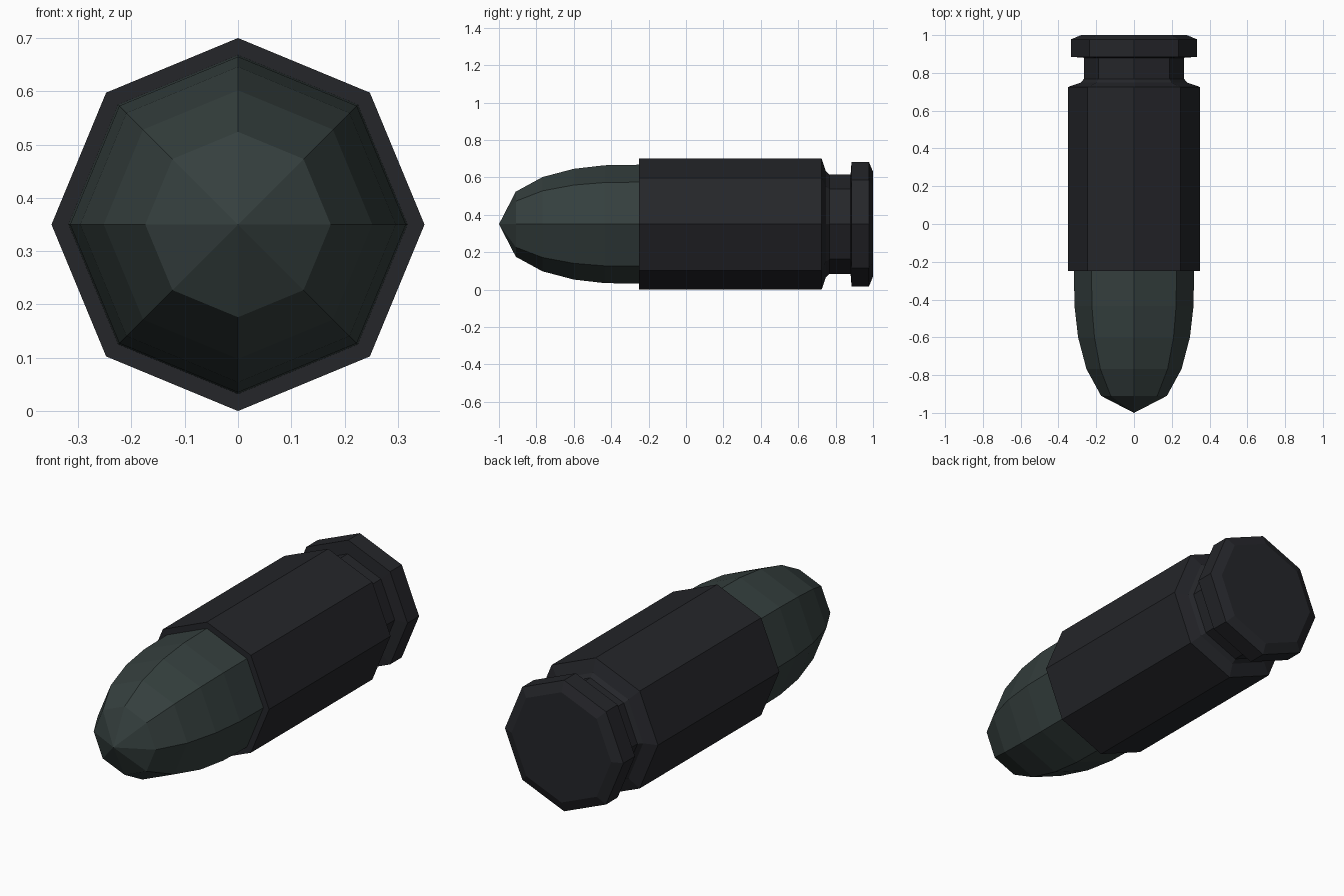
import bpy, bmesh
from math import sin, cos, pi

if "Cube" in bpy.data.objects:
    bpy.data.objects.remove(bpy.data.objects["Cube"])

SIDES, AXIS_Z = 8, 0.35


def material(name, rgb):
    m = bpy.data.materials.new(name)
    m.diffuse_color = (*rgb, 1)
    m.use_nodes = True
    m.node_tree.nodes["Principled BSDF"].inputs["Base Color"].default_value = m.diffuse_color
    return m


def lathe(name, profile, mat):
    """Revolve (y, radius) points around the long axis; radius 0 makes a tip."""
    bm = bmesh.new()
    rings = []
    for y, r in profile:
        n = SIDES if r > 0 else 1
        rings.append([bm.verts.new((r * cos(2 * pi * i / SIDES), y,
                                    AXIS_Z + r * sin(2 * pi * i / SIDES)))
                      for i in range(n)])
    for a, b in zip(rings, rings[1:]):
        for i in range(SIDES):
            j = (i + 1) % SIDES
            quad = [a[i % len(a)], a[j % len(a)], b[j % len(b)], b[i % len(b)]]
            bm.faces.new(list(dict.fromkeys(quad)))
    if len(rings[-1]) > 1 and name == "casing":
        bm.faces.new(rings[-1])
    bmesh.ops.recalc_face_normals(bm, faces=bm.faces)
    mesh = bpy.data.meshes.new(name)
    bm.to_mesh(mesh)
    bm.free()
    mesh.materials.append(mat)
    ob = bpy.data.objects.new(name, mesh)
    bpy.context.collection.objects.link(ob)
    return ob


# Rounded nose
lathe("nose", [(-1, 0), (-0.91, 0.174), (-0.767, 0.252), (-0.6, 0.296),
               (-0.435, 0.315), (-0.25, 0.318)],
      material("dark_green", (0.035, 0.05, 0.048)))

# Casing: front lip, body, groove, rim and flat base
lathe("casing", [(-0.25, 0.318), (-0.25, 0.35), (0.725, 0.35), (0.748, 0.283),
                 (0.768, 0.265), (0.88, 0.265), (0.885, 0.333), (0.978, 0.333),
                 (1.0, 0.28)],
      material("dark_metal", (0.018, 0.019, 0.023)))
